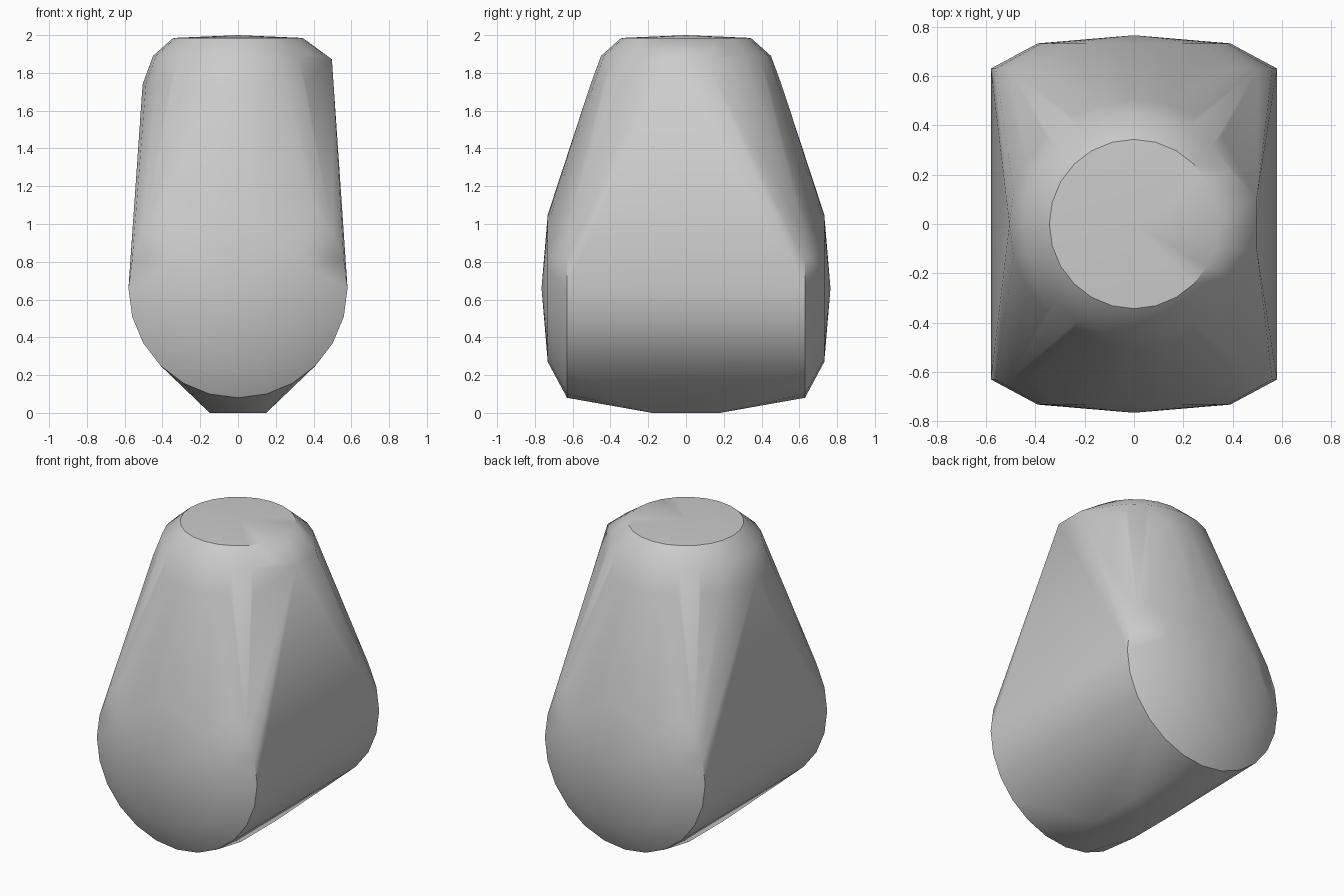
import bpy, bmesh, math
from mathutils import Vector

if "Cube" in bpy.data.objects:
    bpy.data.objects.remove(bpy.data.objects["Cube"], do_unlink=True)

grey = bpy.data.materials.new("plain grey")
grey.use_nodes = True
colour = (0.6, 0.6, 0.6, 1)
grey.diffuse_color = colour
grey.node_tree.nodes["Principled BSDF"].inputs["Base Color"].default_value = colour

SIDES = 24
AXLE_Z = 0.66


def circle(radius):
    return [(radius * math.cos(2 * math.pi * i / SIDES),
             radius * math.sin(2 * math.pi * i / SIDES)) for i in range(SIDES)]


points = []
# Neck rings and the slightly domed cap
for radius, z in ((0.505, 1.74), (0.45, 1.89), (0.343, 1.985)):
    points += [(x, y, z) for x, y in circle(radius)]
points.append((0, 0, 2))

# Lying drum with bulging ends
for side in (-1, 1):
    for radius, y in ((0.58, 0.63), (0.39, 0.732)):
        points += [(x, side * y, AXLE_Z + z) for x, z in circle(radius)]
    points.append((0, side * 0.765, AXLE_Z))
    # Small foot and the lug on the left of the neck
    points += [(x, side * 0.18, 0) for x in (-0.15, 0.15)]
    points.append((0.497, side * 0.1, 1.872))

# Tight shell around all sections
bm = bmesh.new()
for p in points:
    bm.verts.new(Vector(p))
hull = bmesh.ops.convex_hull(bm, input=bm.verts)
loose = {g for g in hull["geom_interior"] + hull["geom_unused"]
         if isinstance(g, bmesh.types.BMVert)}
bmesh.ops.delete(bm, geom=list(loose), context="VERTS")
bmesh.ops.recalc_face_normals(bm, faces=bm.faces)
mesh = bpy.data.meshes.new("rounded_housing")
bm.to_mesh(mesh)
bm.free()

housing = bpy.data.objects.new("rounded_housing", mesh)
bpy.context.collection.objects.link(housing)
mesh.materials.append(grey)
bpy.context.view_layer.objects.active = housing
housing.select_set(True)
bpy.ops.object.shade_smooth_by_angle(angle=math.radians(35))
